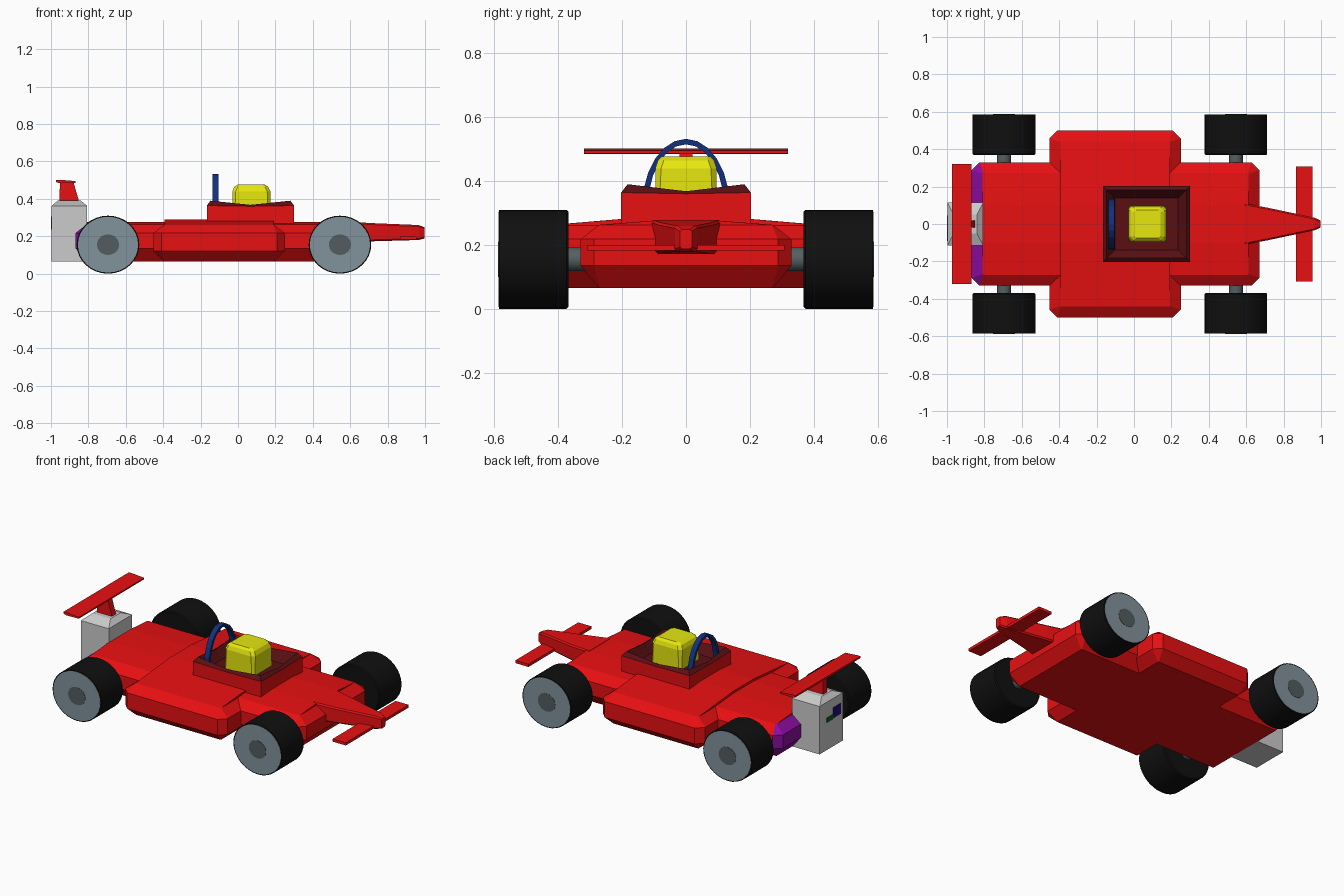
import bpy, bmesh, math

if "Cube" in bpy.data.objects:
    bpy.data.objects.remove(bpy.data.objects["Cube"])


def mat(name, r, g, b):
    m = bpy.data.materials.new(name)
    m.diffuse_color = (r, g, b, 1)
    m.use_nodes = True
    m.node_tree.nodes["Principled BSDF"].inputs["Base Color"].default_value = m.diffuse_color
    return m


RED = mat("red", 0.80, 0.005, 0.006)
DARK = mat("dark_red", 0.10, 0.005, 0.007)
PURPLE = mat("purple", 0.27, 0.004, 0.36)
YELLOW = mat("yellow", 0.80, 0.80, 0.005)
BLUE = mat("blue", 0.006, 0.03, 0.20)
BLACK = mat("black", 0.005, 0.005, 0.005)
STEEL = mat("steel", 0.22, 0.29, 0.33)
HUB = mat("hub_grey", 0.085, 0.107, 0.115)
AXLE = mat("axle_grey", 0.09, 0.115, 0.12)
GREY = mat("grey", 0.70, 0.70, 0.70)
GREEN = mat("green", 0.006, 0.12, 0.01)
NAVY = mat("navy", 0.015, 0.004, 0.18)


def finish(name, bm, *mats):
    bmesh.ops.recalc_face_normals(bm, faces=bm.faces)
    me = bpy.data.meshes.new(name)
    bm.to_mesh(me)
    bm.free()
    for m in mats:
        me.materials.append(m)
    ob = bpy.data.objects.new(name, me)
    bpy.context.collection.objects.link(ob)
    return ob


def loft(name, rings, *mats, pick=None):
    """Skin equal-length point rings; pick(face, step) gives a material slot."""
    bm = bmesh.new()
    vs = [[bm.verts.new(p) for p in r] for r in rings]
    n = len(vs[0])
    made = [(bm.faces.new(vs[0]), -1), (bm.faces.new(vs[-1]), len(vs))]
    for s, (a, b) in enumerate(zip(vs, vs[1:])):
        for i in range(n):
            j = (i + 1) % n
            made.append((bm.faces.new((a[i], a[j], b[j], b[i])), s))
    if pick:
        for f, s in made:
            f.material_index = pick(f, s)
    return finish(name, bm, *mats)


def plan(x0, x1, hy, z, c):
    """Horizontal rectangle with corners cut by c."""
    return [(x0 + c, -hy, z), (x1 - c, -hy, z), (x1, -hy + c, z), (x1, hy - c, z),
            (x1 - c, hy, z), (x0 + c, hy, z), (x0, hy - c, z), (x0, -hy + c, z)]


def section(x, hy, z0, z1, c):
    """Upright rectangle across the car with corners cut by c."""
    return [(x, p[0], p[1]) for p in
            [(-hy + c, z0), (hy - c, z0), (hy, z0 + c), (hy, z1 - c),
             (hy - c, z1), (-hy + c, z1), (-hy, z1 - c), (-hy, z0 + c)]]


def box(name, x0, x1, y0, y1, z0, z1, m):
    return loft(name, [[(x0, y0, z), (x1, y0, z), (x1, y1, z), (x0, y1, z)]
                       for z in (z0, z1)], m)


def hull(name, x0, x1, hy, low_z, side_z, crown_z, *mats, pick=None):
    """Chamfered body slab with a slightly crowned deck."""
    d = 0.058
    loft(name, [plan(x0 + d, x1 - d, hy - d, 0.065, 0.004),
                plan(x0, x1, hy, low_z, 0.042),
                plan(x0, x1, hy, 0.218, 0.042),
                plan(x0 + d, x1 - d, hy - d, side_z, 0.004),
                plan(x0 + d, x1 - d, 0.10, crown_z, 0.004)], *mats, pick=pick)


# body, with the rear chamfers in purple
hull("main_body", -0.868, 0.67, 0.33, 0.135, 0.263, 0.276, RED, PURPLE,
     pick=lambda f, s: int(f.calc_center_median().x < -0.8 and 0 <= s < 3))
hull("side_pods", -0.452, 0.25, 0.50, 0.12, 0.261, 0.29, RED)


# cockpit tub with raised corners and dark dished interior
def rim(inset, z_corner, z_mid):
    x0, x1, h = -0.167 + inset, 0.30 - inset, 0.203 - inset
    xm = (x0 + x1) / 2
    return [(x0, -h, z_corner), (xm, -h, z_mid), (x1, -h, z_corner), (x1, 0, z_mid),
            (x1, h, z_corner), (xm, h, z_mid), (x0, h, z_corner), (x0, 0, z_mid)]


loft("cockpit", [rim(0, 0.24, 0.24), rim(0, 0.364, 0.36), rim(0.02, 0.39, 0.368),
                 rim(0.065, 0.32, 0.32)], RED, DARK, pick=lambda f, s: int(s >= 1))

# driver helmet
loft("helmet", [plan(-0.03, 0.174, 0.096, 0.31, 0.012), plan(-0.03, 0.174, 0.096, 0.44, 0.018),
                plan(-0.02, 0.162, 0.088, 0.464, 0.018),
                plan(0.0, 0.142, 0.075, 0.477, 0.012)], YELLOW)

# roll hoop
hoop = []
for i in range(13):
    a = math.pi * i / 12
    hoop.append([(x, r * math.cos(a) * 0.137, 0.32 + (0.212 - (1 - r) * 0.13) * math.sin(a))
                 for x, r in ((-0.137, 1), (-0.105, 1), (-0.105, 0.87), (-0.137, 0.87))])
loft("roll_hoop", hoop, BLUE)

# nose and wings
loft("nose", [section(0.59, 0.11, 0.17, 0.278, 0.008), section(0.72, 0.086, 0.173, 0.27, 0.008),
              section(0.965, 0.034, 0.18, 0.26, 0.008),
              section(0.998, 0.018, 0.188, 0.248, 0.006)], RED)
box("front_wing", 0.865, 0.955, -0.308, 0.308, 0.183, 0.2, RED)
loft("rear_wing", [[(x, y, z) for x, z in ((-0.973, 0.49), (-0.955, 0.484), (-0.868, 0.486),
                                           (-0.868, 0.495), (-0.955, 0.502), (-0.973, 0.501))]
                   for y in (-0.32, 0.32)], RED)
loft("rear_wing_strut", [[(x0, -0.02, z), (x1, -0.02, z), (x1, 0.02, z), (x0, 0.02, z)]
                         for x0, x1, z in ((-0.955, -0.848, 0.38), (-0.952, -0.88, 0.49))], RED)

# gearbox block with rear lamps
loft("gearbox", [[(x0, -h, z), (x1, -h, z), (x1, h, z), (x0, h, z)]
                 for x0, x1, h, z in ((-0.997, -0.806, 0.115, 0.065), (-0.997, -0.806, 0.115, 0.362),
                                      (-0.965, -0.84, 0.05, 0.39))], GREY)
box("rear_lamp_large", -1.0, -0.99, -0.09, -0.015, 0.24, 0.305, NAVY)
box("rear_lamp_small", -1.0, -0.99, -0.015, 0.045, 0.235, 0.265, GREEN)


# wheels and axles: turned profiles of (y, radius), slightly oval
def turned(name, x, prof, m, n=32, oval=1.08):
    rings = [[(x + r * oval * math.cos(2 * math.pi * i / n), y,
               0.155 + r * math.sin(2 * math.pi * i / n)) for i in range(n)] for y, r in prof]
    ob = loft(name, rings, m)
    bpy.context.view_layer.objects.active = ob
    bpy.ops.object.select_all(action='DESELECT')
    ob.select_set(True)
    bpy.ops.object.shade_smooth_by_angle(angle=math.radians(30))


for end, x in (("rear", -0.695), ("front", 0.545)):
    turned(end + "_axle", x, [(-0.4, 0.037), (0.4, 0.037)], AXLE, 16, 1.0)
    for side, s in (("right", -1), ("left", 1)):
        tag = end + "_" + side
        turned(tag + "_tyre", x, [(s * y, r) for y, r in
               ((0.368, 0.149), (0.374, 0.155), (0.585, 0.155))], BLACK)
        turned(tag + "_rim", x, [(s * 0.56, 0.149), (s * 0.5865, 0.149)], STEEL)
        turned(tag + "_hub", x, [(s * 0.57, 0.055), (s * 0.588, 0.055)], HUB, 20)
